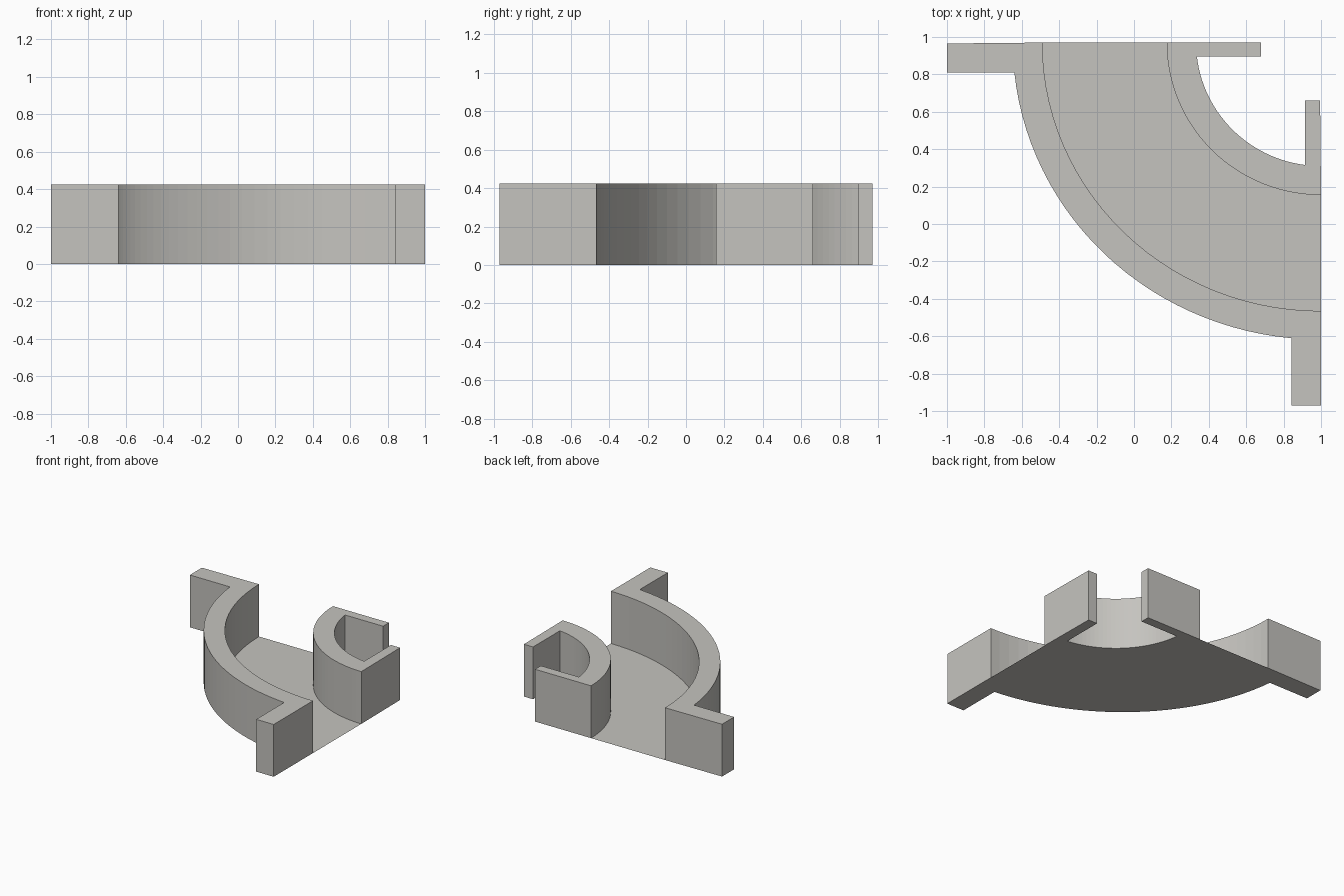
import bpy, bmesh, math

if "Cube" in bpy.data.objects:
    bpy.data.objects.remove(bpy.data.objects["Cube"])

CX, CY, H = 1.0, 0.97, 0.425   # shared arc centre and wall height
SEG = 28

mat = bpy.data.materials.new("warm grey")
mat.diffuse_color = (0.56, 0.55, 0.52, 1)
mat.use_nodes = True
mat.node_tree.nodes["Principled BSDF"].inputs["Base Color"].default_value = mat.diffuse_color


def arc(rx, ry, clip_y=0.0, clip_x=0.0):
    """Quarter arc from the back edge round to the right edge, trimmed at both ends."""
    a0 = math.asin(clip_y / ry)
    a1 = math.pi / 2 - math.asin(clip_x / rx)
    pts = []
    for i in range(SEG + 1):
        a = a0 + (a1 - a0) * i / SEG
        pts.append((CX - rx * math.cos(a), CY - ry * math.sin(a)))
    return pts


def build(name, outline, height):
    bm = bmesh.new()
    face = bm.faces.new([bm.verts.new((x, y, 0)) for x, y in outline])
    if height:
        r = bmesh.ops.extrude_face_region(bm, geom=[face], use_keep_orig=True)
        top = [v for v in r["geom"] if isinstance(v, bmesh.types.BMVert)]
        bmesh.ops.translate(bm, verts=top, vec=(0, 0, height))
        bmesh.ops.recalc_face_normals(bm, faces=bm.faces)
    else:
        face.normal_update()
        if face.normal.z < 0:
            face.normal_flip()
    me = bpy.data.meshes.new(name)
    bm.to_mesh(me)
    bm.free()
    me.materials.append(mat)
    ob = bpy.data.objects.new(name, me)
    bpy.context.collection.objects.link(ob)
    return ob


# Outer curved wall with a straight flange at each end
inner_face = arc(1.49, 1.435)
outer_face = arc(1.648, 1.588, 0.16, 0.157)
build("outer_wall",
      inner_face + [(1.0, -0.97), (0.843, -0.97)] + outer_face[::-1]
      + [(-1.0, 0.81), (-1.0, 0.965)], H)

# Inner curved wall with returning flanges
convex = arc(0.825, 0.815)
concave = arc(0.668, 0.66, 0.075, 0.087)
build("inner_wall",
      convex + [(0.995, 0.66), (0.913, 0.66)] + concave[::-1]
      + [(0.678, 0.895), (0.678, 0.97)], H)

# Thin floor between the walls
build("floor", inner_face + convex[::-1], 0)
